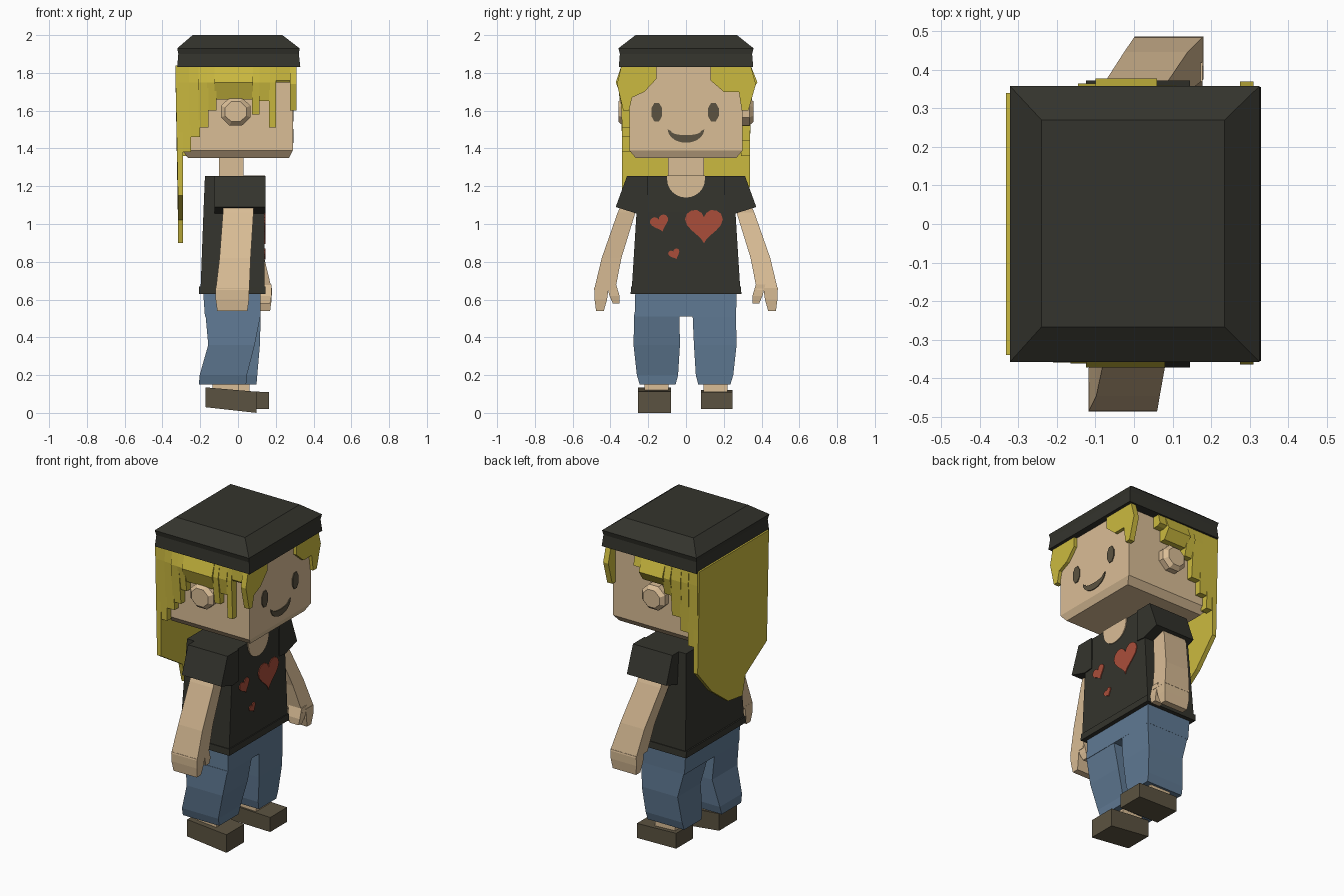
import bpy, bmesh, math


def material(name, rgb):
    m = bpy.data.materials.new(name)
    m.diffuse_color = (*rgb, 1)
    return m


SKIN = material("skin", (0.70, 0.51, 0.305))
HAIR = material("blond hair", (0.60, 0.49, 0.05))
BLACK = material("charcoal cloth", (0.034, 0.034, 0.026))
DENIM = material("blue denim", (0.117, 0.195, 0.296))
BROWN = material("dark brown", (0.105, 0.086, 0.052))
RED = material("red print", (0.40, 0.076, 0.042))


def rings(name, loops, mat):
    """Skin a list of equal-length point loops and cap both ends."""
    bm = bmesh.new()
    vs = [[bm.verts.new(p) for p in loop] for loop in loops]
    n = len(vs[0])
    for a, b in zip(vs, vs[1:]):
        for i in range(n):
            bm.faces.new((a[i], a[(i + 1) % n], b[(i + 1) % n], b[i]))
    bm.faces.new(vs[0])
    bm.faces.new(vs[-1])
    bmesh.ops.recalc_face_normals(bm, faces=bm.faces)
    me = bpy.data.meshes.new(name)
    bm.to_mesh(me)
    bm.free()
    me.materials.append(mat)
    ob = bpy.data.objects.new(name, me)
    bpy.context.collection.objects.link(ob)
    return ob


def loft(name, sections, mat, side=1):
    """Stack of rectangles (z, x0, x1, y0, y1); side=-1 mirrors in y."""
    return rings(name, [[(x0, y0 * side, z), (x1, y0 * side, z), (x1, y1 * side, z), (x0, y1 * side, z)]
                        for z, x0, x1, y0, y1 in sections], mat)


def plate(name, pts, x0, x1, mat):
    """Outline in (y, z) extruded along x."""
    return rings(name, [[(x, y, z) for y, z in pts] for x in (x0, x1)], mat)


def ellipse(cy, cz, ry, rz, n, turn=0.0, start=0.0, sweep=2 * math.pi):
    return [(cy + ry * math.cos(start + turn + sweep * i / n), cz + rz * math.sin(start + turn + sweep * i / n))
            for i in range(n)]


def heart(name, cy, cz, width, tilt):
    pts = []
    for i in range(24):
        t = 2 * math.pi * i / 24
        u = 16 * math.sin(t) ** 3
        v = 13 * math.cos(t) - 5 * math.cos(2 * t) - 2 * math.cos(3 * t) - math.cos(4 * t) + 2.5
        k = width / 32
        pts.append((cy + k * (u * math.cos(tilt) - v * math.sin(tilt)),
                    cz + k * (u * math.sin(tilt) + v * math.cos(tilt))))
    plate(name, pts, 0.138, 0.145, RED)


# Hat
loft("hat", [(1.83, -.322, .33, -.356, .356), (1.90, -.316, .322, -.35, .35),
             (1.93, -.322, .326, -.358, .358), (2.0, -.24, .235, -.267, .27)], BLACK)

# Head, neck and face
loft("head", [(1.35, -.265, .27, -.267, .267), (1.39, -.295, .29, -.30, .30), (1.85, -.295, .29, -.30, .30)], SKIN)
loft("neck", [(1.2, -.10, .03, -.095, .095), (1.37, -.10, .03, -.095, .095)], SKIN)
for y in (-.155, .145):
    plate("eye", ellipse(y, 1.592, .031, .054, 8, math.pi / 8), .286, .295, BROWN)
outer = [(.097 * math.cos(a), 1.502 - .072 * math.sin(a)) for a in [math.pi * i / 10 for i in range(11)]]
inner = [(.08 * math.cos(a), 1.492 - .022 * math.sin(a)) for a in [math.pi * i / 10 for i in range(10, -1, -1)]]
plate("smile", outer + inner, .286, .295, BROWN)
for s in (-1, 1):
    rings("ear", [[(x, s * y, z) for x, z in ellipse(-.012, 1.595, .085 * k, .08 * k, 8, math.pi / 8)]
                  for y, k in ((.28, 1), (.335, 1), (.358, .72))], SKIN)

# Back hair with a ragged tip
back = [(-.34, 1.84), (.34, 1.84), (.34, 1.2), (.2, 1.04), (.04, .92), (-.1, .9), (-.13, 1.02), (-.34, 1.15)]
rings("back_hair", [[(x if z > 1.3 or x > -.3 else -.318, y, z) for y, z in back] for x in (-.29, -.332)], HAIR)

# Side hair strands: x start, x end, lower tip, bulge
left = [(-.32, -.25, 1.38, .345), (-.26, -.20, 1.46, .35), (-.21, -.155, 1.51, .36), (-.165, -.115, 1.60, .362),
        (-.125, .08, 1.66, .372), (.075, .115, 1.58, .36), (.11, .17, 1.65, .355), (.165, .20, 1.51, .35),
        (.195, .285, 1.75, .345)]
right = [(-.32, -.25, 1.36, .345), (-.26, -.20, 1.44, .35), (-.21, -.14, 1.52, .355), (-.145, -.09, 1.64, .365),
         (-.10, .06, 1.69, .378), (.05, .11, 1.76, .36)]
for s, strands in ((-1, left), (1, right)):
    for x0, x1, tip, bulge in strands:
        mid = max(1.75, tip + .01)
        loft("side_hair_strand", [(tip, x0, x1, .29, min(bulge, .338)), (mid, x0, x1, .29, bulge),
                                  (1.84, x0, x1, .29, .342)], HAIR, s)

# Fringe framing the face
plate("fringe_left", [(-.342, 1.84), (-.155, 1.84), (-.155, 1.77), (-.22, 1.70), (-.285, 1.67), (-.302, 1.6),
                      (-.332, 1.6), (-.365, 1.74)], .275, .31, HAIR)
plate("fringe_right", [(.342, 1.84), (.13, 1.84), (.13, 1.76), (.20, 1.70), (.28, 1.70), (.295, 1.6),
                       (.33, 1.6), (.37, 1.74)], .275, .31, HAIR)

# Shirt with hem, scooped neckline and printed hearts
loft("shirt", [(.66, -.198, .14, -.287, .287), (1.06, -.183, .14, -.262, .262), (1.255, -.175, .136, -.25, .25)], BLACK)
loft("shirt_hem", [(.63, -.206, .146, -.293, .293), (.67, -.206, .146, -.291, .291)], BLACK)
plate("neckline", [(.1, 1.256)] + ellipse(0, 1.235, .1, .095, 12, start=0, sweep=-math.pi) + [(-.1, 1.235), (-.1, 1.256)],
      .135, .143, SKIN)
loft("neckline_top", [(1.25, -.10, .142, -.098, .098), (1.258, -.10, .142, -.098, .098)], SKIN)
heart("large_heart", .095, .985, .20, 0)
heart("small_heart", -.137, 1.0, .098, .3)
heart("tiny_heart", -.06, .838, .062, .4)

# Sleeves, swinging arms and hands
for s, swing in ((-1, -.03), (1, .09)):
    plate("sleeve", [(s * y, z) for y, z in ((.2, 1.255), (.312, 1.255), (.372, 1.09), (.26, 1.055), (.2, 1.06))],
          -.125, .146, BLACK)
    loft("arm", [(1.12, -.08, .082, .25, .335), (1.06, -.08, .082, .268, .362),
                 (.82, swing * .6 - .08, swing * .6 + .085, .342, .446),
                 (.65, swing - .088, swing + .09, .375, .487)], SKIN, s)
    loft("fingers", [(.66, swing - .088, swing + .09, .41, .486), (.60, swing - .088, swing + .088, .418, .484),
                     (.54, swing - .08, swing + .08, .435, .476)], SKIN, s)
    loft("thumb", [(.68, swing, swing + .088, .37, .42), (.62, swing + .005, swing + .088, .352, .405),
                   (.58, swing + .02, swing + .08, .352, .388)], SKIN, s)

# Trousers, ankles and shoes
loft("trouser_seat", [(.51, -.175, .12, -.272, .265), (.65, -.185, .12, -.268, .268)], DENIM)
for s, step, dy in ((-1, -.055, .01), (1, 0, 0)):
    loft("trouser_leg", [(.15, step - .152, step + .098, .065 - dy, .235 + dy),
                         (.20, step - .148, step + .102, .052 - dy, .25 + dy),
                         (.36, step * .5 - .13, step * .5 + .116, .042 - dy, .268 + dy),
                         (.52, -.172, .12, .035, .264 + dy)], DENIM, s)
    loft("ankle", [(.10, step - .08, step + .06, .092, .22), (.17, step - .08, step + .06, .092, .22)], SKIN, s)
# Shoes: side, heel x, toe x, heel and toe heights
for s, x0, x1, h0, h1, w in ((-1, -.172, .098, (.03, .135), (0, .112), .253), (1, -.105, .165, (.025, .12), (.02, .11), .246)):
    rings("shoe", [[(x, s * .08, z[0]), (x, s * w, z[0]), (x, s * w, z[1]), (x, s * .08, z[1])]
                   for x, z in ((x0, h0), (x1, h1))], BROWN)
